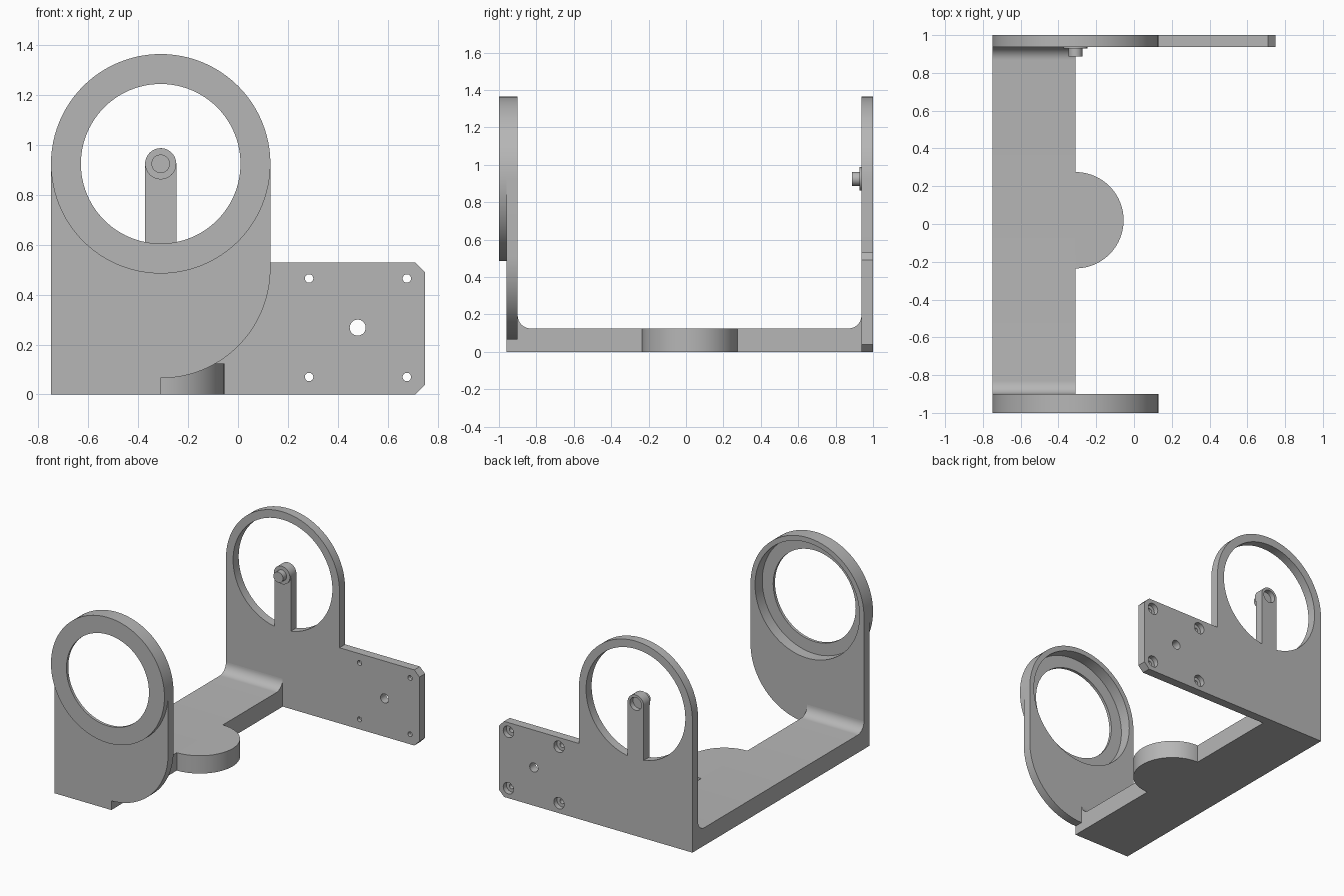
import bpy
import bmesh
from math import sin, cos, pi, radians

cube = bpy.data.objects.get("Cube")
if cube:
    bpy.data.objects.remove(cube, do_unlink=True)

# Single painted metal colour
grey = bpy.data.materials.new("plain_grey")
grey.use_nodes = True
colour = (0.47, 0.47, 0.47, 1)
grey.diffuse_color = colour
grey.node_tree.nodes["Principled BSDF"].inputs["Base Color"].default_value = colour

CX, CZ = -0.31, 0.925          # ring centre
R = 0.44                       # ring outer radius
LEFT, RIGHT = CX - R, CX + R
BACK_IN = 0.938                # inner face of the rear plate


def arc(cx, cy, r, start, end, n=48):
    """Points on an arc, angles in degrees, both ends included."""
    angles = [radians(start + (end - start) * i / n) for i in range(n + 1)]
    return [(cx + r * cos(a), cy + r * sin(a)) for a in angles]


def circle(cx, cy, r, n=96):
    return arc(cx, cy, r, 0, 360, n)[:-1]


def prism(name, outline, low, high, axis="y"):
    """Extrude a 2D outline along an axis."""
    place = {"x": lambda p, d: (d, p[0], p[1]),
             "y": lambda p, d: (p[0], d, p[1]),
             "z": lambda p, d: (p[0], p[1], d)}[axis]
    bm = bmesh.new()
    a = [bm.verts.new(place(p, low)) for p in outline]
    b = [bm.verts.new(place(p, high)) for p in outline]
    bm.faces.new(a)
    bm.faces.new(b)
    for i in range(len(a)):
        j = (i + 1) % len(a)
        bm.faces.new((a[i], a[j], b[j], b[i]))
    bmesh.ops.recalc_face_normals(bm, faces=bm.faces)
    mesh = bpy.data.meshes.new(name)
    bm.to_mesh(mesh)
    bm.free()
    mesh.materials.append(grey)
    obj = bpy.data.objects.new(name, mesh)
    bpy.context.collection.objects.link(obj)
    return obj


def drill(obj, x, z, r, low, high, n=96):
    """Cut a round hole along y."""
    cutter = prism("hole_cutter", circle(x, z, r, n), low, high)
    cutter.hide_render = True
    mod = obj.modifiers.new("hole", "BOOLEAN")
    mod.operation = "DIFFERENCE"
    mod.solver = "EXACT"
    mod.object = cutter
    bpy.context.view_layer.update()
    graph = bpy.context.evaluated_depsgraph_get()
    mesh = bpy.data.meshes.new_from_object(obj.evaluated_get(graph))
    obj.modifiers.clear()
    obj.data = mesh
    bpy.data.objects.remove(cutter, do_unlink=True)


parts = []

# Front plate with a rounded lower corner
outline = arc(CX, CZ, R, 180, 0) + arc(CX, 0.505, R, 0, -90, 32)
outline += [(CX, 0), (LEFT, 0)]
front_plate = prism("front_plate", outline, -0.96, -0.9)
drill(front_plate, CX, CZ, 0.405, -1.1, -0.8)
parts.append(front_plate)

# Raised front ring with a stepped seat behind
front_ring = prism("front_ring", circle(CX, CZ, R), -1, -0.96)
drill(front_ring, CX, CZ, 0.32, -1.1, -0.8)
drill(front_ring, CX, CZ, 0.405, -0.98, -0.8)
parts.append(front_ring)

# Rear plate with a side wing and clipped corners
outline = arc(CX, CZ, R, 180, 0)
outline += [(RIGHT, 0.53), (0.71, 0.53), (0.75, 0.49),
            (0.75, 0.04), (0.71, 0), (LEFT, 0)]
rear_plate = prism("rear_plate", outline, BACK_IN, 1)
drill(rear_plate, CX, CZ, 0.385, 0.8, 1.1)
drill(rear_plate, 0.48, 0.268, 0.032, 0.8, 1.1, 32)
for x in (0.285, 0.677):
    for z in (0.07, 0.465):
        drill(rear_plate, x, z, 0.017, 0.8, 1.1, 24)
        drill(rear_plate, x, z, 0.04, 0.965, 1.1, 32)
parts.append(rear_plate)

# Upright post inside the rear opening
HALF = 0.0625
outline = arc(CX, CZ, HALF, 180, 0, 32) + [(CX + HALF, 0.54), (CX - HALF, 0.54)]
post = prism("centre_post", outline, BACK_IN, 1)
drill(post, CX, CZ, 0.045, 0.965, 1.1, 32)
parts.append(post)

# Washer and pin on the post
parts.append(prism("pin_washer", circle(CX, CZ, HALF, 48), 0.928, BACK_IN))
parts.append(prism("centre_pin", circle(CX, CZ, 0.037, 48), 0.888, 0.928))

# Floor strip, filleted into both plates
F, TOP = 0.07, 0.125
outline = [(-0.9, 0), (-0.9, TOP + F)]
outline += arc(-0.9 + F, TOP + F, F, 180, 270, 12)[1:]
outline += arc(BACK_IN - F, TOP + F, F, 270, 360, 12)
outline += [(BACK_IN, 0)]
parts.append(prism("floor_strip", outline, LEFT, CX, "x"))

# Half-round tab on the side of the floor
parts.append(prism("floor_tab", arc(CX, 0.02, 0.255, -90, 90), 0, TOP, "z"))

# Smooth curved walls, keep edges sharp
for obj in parts:
    obj.data.shade_smooth()
    obj.data.set_sharp_from_angle(angle=radians(30))
